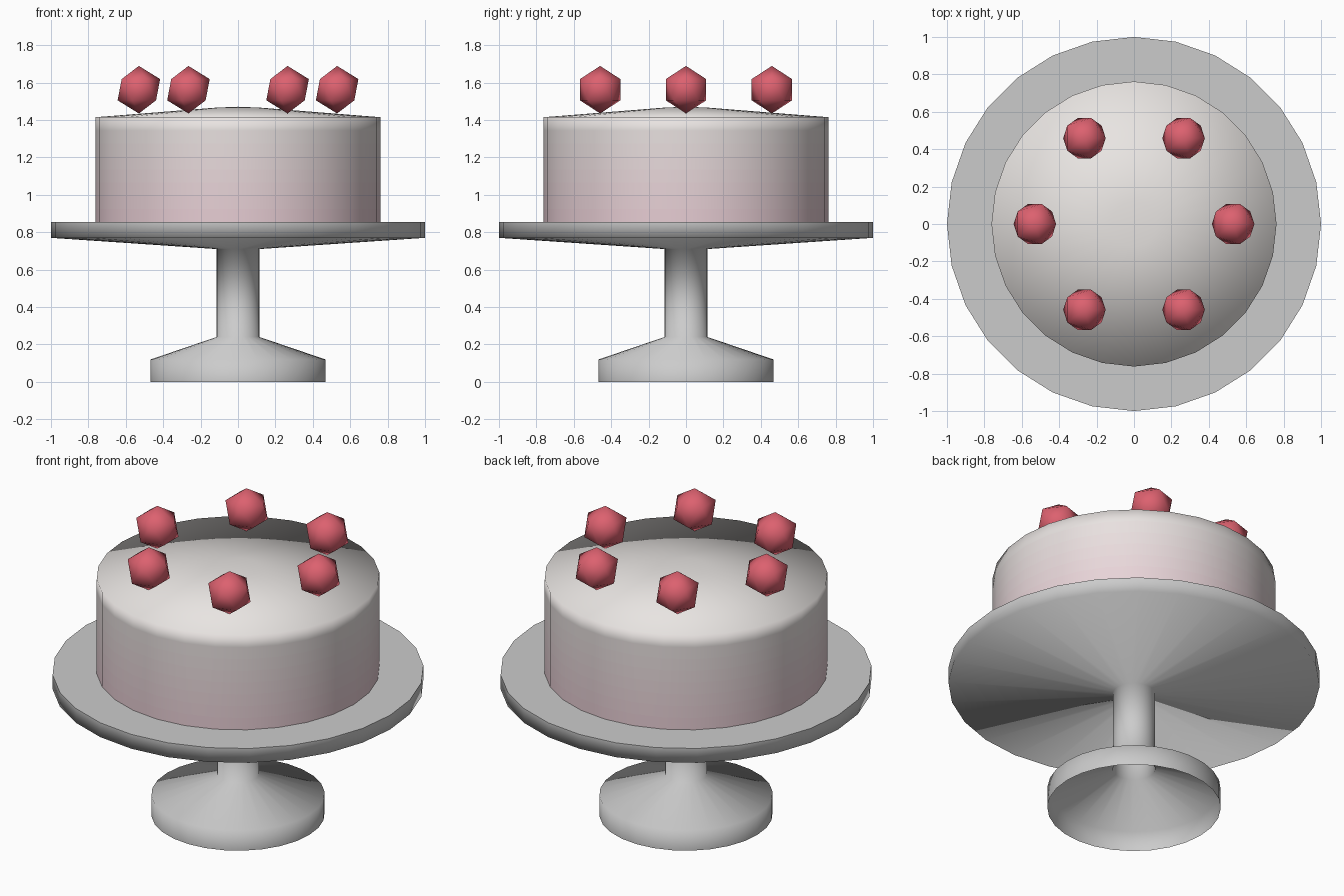
import bpy, bmesh, math
from mathutils import Vector

if "Cube" in bpy.data.objects:
    bpy.data.objects.remove(bpy.data.objects["Cube"])

SIDES = 28


def material(name, rgb):
    mat = bpy.data.materials.new(name)
    mat.diffuse_color = (*rgb, 1)
    mat.use_nodes = True
    mat.node_tree.nodes["Principled BSDF"].inputs["Base Color"].default_value = mat.diffuse_color
    return mat


def finish(name, bm, sharp_angle):
    """Turn a bmesh into a smooth-shaded object with sharp edges above an angle."""
    mesh = bpy.data.meshes.new(name)
    bm.normal_update()
    for f in bm.faces:
        f.smooth = True
    for e in bm.edges:
        if len(e.link_faces) == 2 and e.calc_face_angle(0) > math.radians(sharp_angle):
            e.smooth = False
    bm.to_mesh(mesh)
    bm.free()
    obj = bpy.data.objects.new(name, mesh)
    bpy.context.collection.objects.link(obj)
    return obj


def lathe(name, profile):
    """Revolve an (r, z) profile listed from bottom to top, as an open shell."""
    bm = bmesh.new()
    rings = []
    for r, z in profile:
        if r == 0:
            rings.append([bm.verts.new((0, 0, z))] * SIDES)
        else:
            rings.append([bm.verts.new((r * math.cos(a), r * math.sin(a), z))
                          for a in (math.tau * i / SIDES for i in range(SIDES))])
    for lo, hi in zip(rings, rings[1:]):
        for i in range(SIDES):
            j = (i + 1) % SIDES
            corners = [lo[i], lo[j], hi[j], hi[i]]
            bm.faces.new(list(dict.fromkeys(corners)))
    return finish(name, bm, 88)


# Cake stand: hollow foot, stem and flat plate in one shell
lathe("cake_stand", [(0.467, 0), (0.467, 0.12), (0.114, 0.24), (0.114, 0.71),
                     (1.0, 0.77), (1.0, 0.855), (0, 0.855)])

# Cake: bands fade from pink at the bottom to cream on the domed top
BANDS = 8
BOTTOM, TOP, RADIUS = 0.855, 1.415, 0.762
wall = [(RADIUS, BOTTOM + (TOP - BOTTOM) * i / BANDS) for i in range(BANDS + 1)]
cake = lathe("cake", wall + [(0.12, 1.466), (0, 1.471)])
pink, cream = Vector((0.8, 0.6, 0.65)), Vector((0.81, 0.78, 0.76))
for i in range(BANDS + 1):
    cake.data.materials.append(
        material(f"icing_{i}", pink.lerp(cream, min(1, (i + 0.5) / BANDS))))
for p in cake.data.polygons:
    p.material_index = min(BANDS, int((p.center.z - BOTTOM) / (TOP - BOTTOM) * BANDS))

# Cherries: ring of six icosahedra
red = material("cherry_red", (0.72, 0.12, 0.16))
for i in range(6):
    a = math.tau * i / 6
    bm = bmesh.new()
    bmesh.ops.create_icosphere(bm, subdivisions=1, radius=0.127)
    cherry = finish(f"cherry_{i + 1}", bm, 180)
    cherry.location = (0.53 * math.cos(a), 0.53 * math.sin(a), 1.562)
    cherry.data.materials.append(red)
